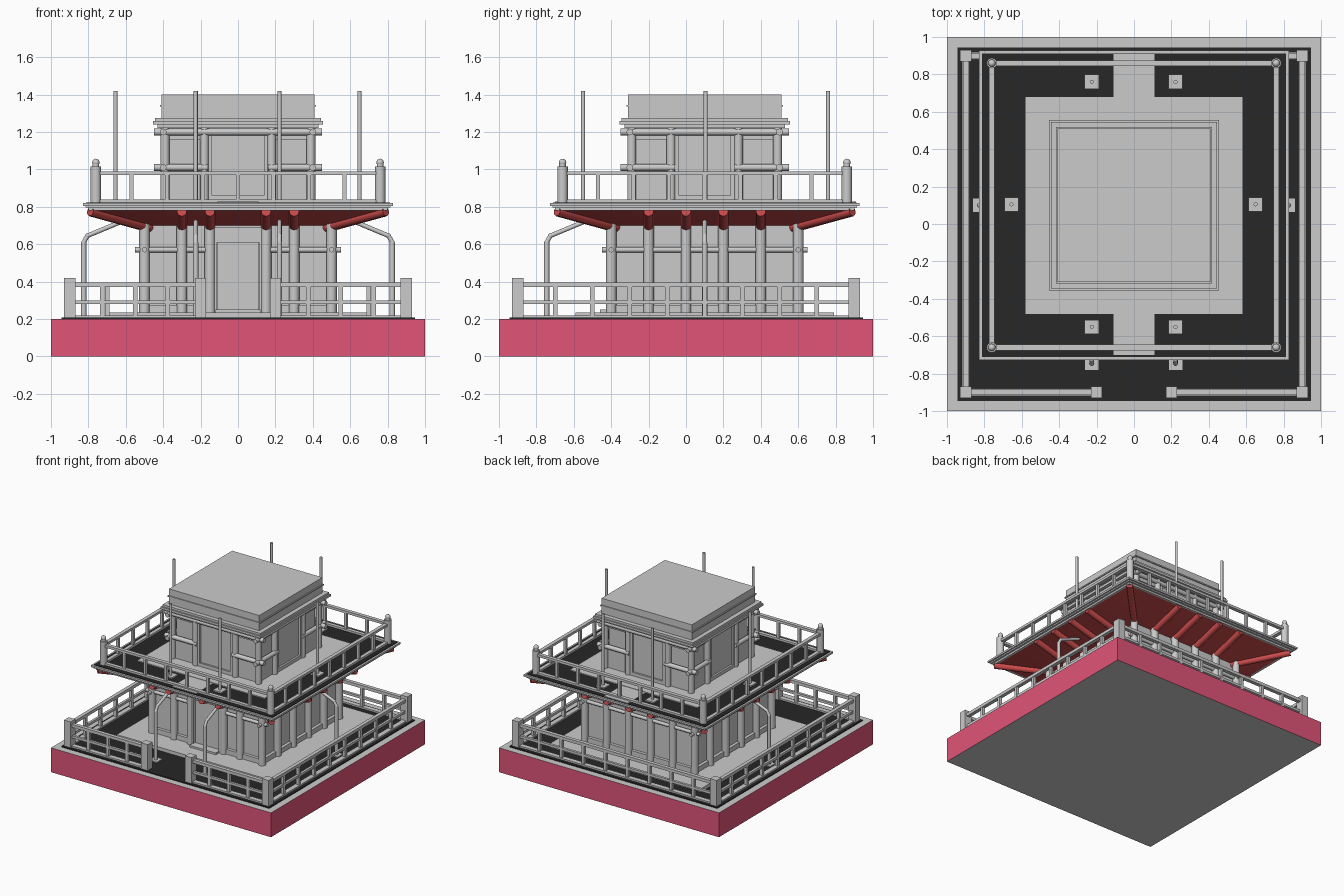
import bpy, bmesh, math
from mathutils import Vector, Matrix

if "Cube" in bpy.data.objects:
    bpy.data.objects.remove(bpy.data.objects["Cube"])


def material(name, rgb):
    m = bpy.data.materials.new(name)
    m.diffuse_color = (*rgb, 1)
    m.use_nodes = True
    m.node_tree.nodes["Principled BSDF"].inputs["Base Color"].default_value = m.diffuse_color
    return m


PINK = material("pink", (0.75, 0.09, 0.19))
RED = material("red", (0.6, 0.07, 0.07))
DARK = material("dark", (0.02, 0.02, 0.02))
CY = 0.1                      # both storeys are centred on y = 0.1
TURNS = [Matrix.Translation((0, CY, 0)) @ Matrix.Rotation(i * math.pi / 2, 4, 'Z') for i in range(4)]
FRONT, RIGHT, BACK, LEFT = TURNS
WORLD = Matrix()


class Part:
    """Collects boxes and rods into one named object."""
    def __init__(self, name, mat=None):
        self.name, self.mat, self.bm, self.m = name, mat, bmesh.new(), WORLD

    def box(self, x0, x1, y0, y1, z0, z1):
        t = Matrix.Translation(((x0 + x1) / 2, (y0 + y1) / 2, (z0 + z1) / 2))
        s = Matrix.Diagonal((x1 - x0, y1 - y0, z1 - z0, 1))
        bmesh.ops.create_cube(self.bm, size=1, matrix=self.m @ t @ s)

    def slab(self, half, z0, z1):
        self.box(-half, half, -half, half, z0, z1)

    def post(self, x, y, half, z0, z1):
        self.box(x - half, x + half, y - half, y + half, z0, z1)

    def rod(self, a, b, r, sides=12):
        a, b = Vector(a), Vector(b)
        rot = (b - a).to_track_quat('Z', 'Y').to_matrix().to_4x4()
        bmesh.ops.create_cone(self.bm, cap_ends=True, segments=sides, radius1=r, radius2=r,
                              depth=(b - a).length, matrix=self.m @ Matrix.Translation((a + b) / 2) @ rot)

    def knob(self, x, y, z, r):
        bmesh.ops.create_uvsphere(self.bm, u_segments=12, v_segments=8, radius=r,
                                  matrix=self.m @ Matrix.Translation((x, y, z)))

    def done(self):
        me = bpy.data.meshes.new(self.name)
        self.bm.to_mesh(me)
        self.bm.free()
        me.materials.append(self.mat)
        ob = bpy.data.objects.new(self.name, me)
        bpy.context.collection.objects.link(ob)
        bpy.ops.object.select_all(action='DESELECT')
        ob.select_set(True)
        bpy.context.view_layer.objects.active = ob
        bpy.ops.object.shade_smooth_by_angle(angle=math.radians(35))
        return ob


# Base block: pink sides, grey top and bottom
p = Part("base_block")
p.slab(1, 0, 0.2)
base = p.done()
base.data.materials.append(PINK)
for f in base.data.polygons:
    f.material_index = 1 if abs(f.normal.z) < 0.5 else 0

# Lower courtyard and the raised plinth
p = Part("courtyard", DARK)
p.slab(0.945, 0.19, 0.207)
p.done()
p = Part("plinth")
p.m = FRONT
p.slab(0.69, 0.2, 0.235)
p.done()

# Lower fence, open at the front
p = Part("lower_fence")
for i in range(4):
    p.m = Matrix.Rotation(i * math.pi / 2, 4, 'Z')
    p.post(-0.9, -0.9, 0.03, 0.2, 0.42)
    spans = [(-0.9, -0.2), (0.2, 0.9)] if i == 0 else [(-0.9, 0.9)]
    for a, b in spans:
        p.box(a, b, -0.92, -0.88, 0.2, 0.22)
        p.box(a, b, -0.91, -0.89, 0.28, 0.3)
        p.box(a, b, -0.915, -0.885, 0.37, 0.395)
        n = 4 if i == 0 else 9
        for k in range(1, n):
            p.post(a + (b - a) * k / n, -0.9, 0.012, 0.2, 0.38)
    if i == 0:
        for x in (-0.2, 0.2):
            p.post(x, -0.9, 0.03, 0.2, 0.42)
p.done()

# Lower storey: walls, columns and tie beams
p = Part("lower_walls")
p.m = FRONT
p.slab(0.48, 0.2, 0.78)
p.done()
cols, beams = Part("lower_columns"), Part("lower_beams")
rafters = Part("rafters", RED)
for m in TURNS:
    cols.m = beams.m = rafters.m = m
    xs = [-0.3, -0.15, 0.15, 0.3] if m is FRONT else [-0.3, -0.1, 0.1, 0.3]
    for x in xs + [-0.5]:
        cols.rod((x, -0.5, 0.2), (x, -0.5, 0.72), 0.028)
    for x in xs:
        rafters.rod((x, -0.48, 0.69), (x, -0.79, 0.775), 0.026)
    rafters.rod((-0.47, -0.47, 0.69), (-0.79, -0.79, 0.775), 0.024)
    for a, b in ([(-0.55, -0.15), (0.15, 0.55)] if m is FRONT else [(-0.55, 0.55)]):
        beams.rod((a, -0.5, 0.57), (b, -0.5, 0.57), 0.014)
        beams.box(a * 0.9, b * 0.9, -0.505, -0.48, 0.235, 0.275)
for q in (cols, beams, rafters):
    q.done()

# Front door with frame and step
p = Part("lower_door")
p.m = FRONT
p.box(-0.11, 0.11, -0.495, -0.47, 0.24, 0.61)
for s in (-1, 1):
    p.box(s * 0.125 - 0.012, s * 0.125 + 0.012, -0.515, -0.47, 0.235, 0.63)
p.box(-0.137, 0.137, -0.515, -0.47, 0.61, 0.69)
p.box(-0.12, 0.12, -0.56, -0.47, 0.235, 0.25)
p.done()

# Red flared eave under the upper deck
p = Part("eave", RED)
p.m = FRONT
bmesh.ops.create_cone(p.bm, cap_ends=True, segments=4, radius1=0.49 * math.sqrt(2), radius2=0.8 * math.sqrt(2),
                      depth=0.085, matrix=FRONT @ Matrix.Translation((0, 0, 0.7425)) @ Matrix.Rotation(math.pi / 4, 4, 'Z'))
p.done()

# Upper deck: edge mouldings, dark surface, pale floor and paths
p = Part("upper_deck")
p.m = FRONT
p.slab(0.80, 0.78, 0.795)
p.slab(0.815, 0.795, 0.805)
p.slab(0.828, 0.805, 0.82)
p.done()
p = Part("deck_surface", DARK)
p.m = FRONT
p.slab(0.812, 0.81, 0.824)
p.done()
p = Part("upper_floor")
p.m = FRONT
p.slab(0.58, 0.81, 0.832)
p.box(-0.11, 0.11, -0.8, 0.81, 0.81, 0.829)
p.done()

# Upper railing
p = Part("upper_railing")
for m in TURNS:
    p.m = m
    p.rod((-0.76, -0.76, 0.82), (-0.76, -0.76, 1.015), 0.028)
    p.rod((-0.76, -0.76, 1.015), (-0.76, -0.76, 1.03), 0.018)
    p.knob(-0.76, -0.76, 1.037, 0.02)
    p.box(-0.76, 0.76, -0.775, -0.745, 0.97, 0.99)
    p.box(-0.76, 0.76, -0.775, -0.745, 0.82, 0.84)
    for k in range(1, 8):
        p.post(-0.76 + 0.19 * k, -0.76, 0.011, 0.82, 0.98)
p.done()

# Upper storey: core, columns, rails, doors and window frames on all four sides
p = Part("upper_walls")
p.m = FRONT
p.slab(0.37, 0.82, 1.24)
p.done()
cols, rails, panels = Part("upper_columns"), Part("upper_rails"), Part("upper_doors_windows")
for m in TURNS:
    cols.m = rails.m = panels.m = m
    for x in (-0.39, -0.18, 0.18):
        cols.rod((x, -0.39, 0.82), (x, -0.39, 1.24), 0.024)
    rails.rod((-0.45, -0.4, 1.2), (0.45, -0.4, 1.2), 0.018)
    for s in (-1, 1):
        rails.rod((s * 0.45, -0.4, 1.01), (s * 0.16, -0.4, 1.01), 0.018)
        panels.box(s * 0.285 - 0.1, s * 0.285 + 0.1, -0.385, -0.36, 0.82, 1.0)
        panels.box(s * 0.285 - 0.1, s * 0.285 + 0.1, -0.385, -0.36, 1.16, 1.22)
        panels.box(s * 0.15 - 0.012, s * 0.15 + 0.012, -0.4, -0.36, 0.83, 1.19)
    panels.box(-0.14, 0.14, -0.385, -0.36, 0.86, 1.18)
    panels.box(-0.16, 0.16, -0.4, -0.36, 0.82, 0.86)
for q in (cols, rails, panels):
    q.done()

# Cornice and flat roof
p = Part("roof")
p.m = FRONT
p.slab(0.43, 1.22, 1.24)
p.slab(0.455, 1.24, 1.258)
p.slab(0.445, 1.258, 1.275)
p.slab(0.41, 1.27, 1.4)
p.slab(0.418, 1.335, 1.345)
p.done()

# Slim poles on the upper deck
p = Part("deck_poles")
for x, y in [(-0.226, -0.55), (0.222, -0.55), (-0.226, 0.76), (0.222, 0.76), (-0.655, 0.105), (0.65, 0.105)]:
    p.post(x, y, 0.038, 0.82, 0.835)
    p.rod((x, y, 0.83), (x, y, 1.42), 0.011)
p.done()

# Bent props standing in the courtyard and reaching in under the eave
p = Part("courtyard_props")
for m, x, d in [(FRONT, -0.226, 0.845), (FRONT, 0.222, 0.845), (RIGHT, 0, 0.825), (LEFT, 0, 0.825)]:
    p.m = m
    p.post(x, -d, 0.036, 0.2, 0.215)
    p.rod((x, -d, 0.2), (x, -d, 0.61), 0.014)
    pts = [(x, -d, 0.61), (x, -d + 0.02, 0.645), (x, -d + 0.2, 0.72)]
    for a, b in zip(pts, pts[1:]):
        p.rod(a, b, 0.012)
        p.knob(*a, 0.013)
p.done()
